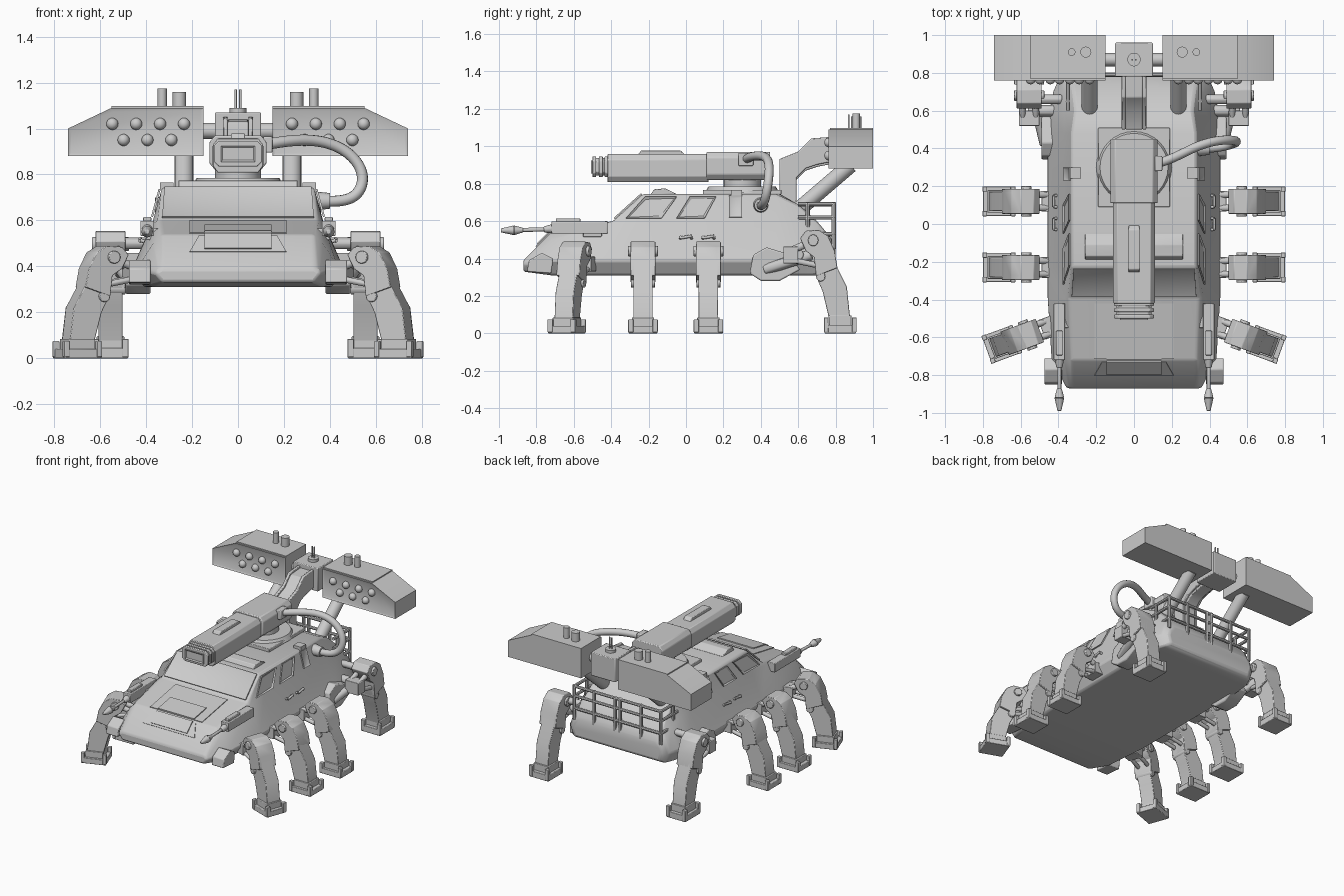
import bpy, bmesh
from math import radians
from mathutils import Matrix, Vector

if "Cube" in bpy.data.objects:
    bpy.data.objects.remove(bpy.data.objects["Cube"])

grey = bpy.data.materials.new("plain_grey")
grey.use_nodes = True
tone = (.6, .6, .6, 1)
grey.diffuse_color = tone
grey.node_tree.nodes["Principled BSDF"].inputs["Base Color"].default_value = tone


def finish(name, bm, bevel=0, mirror=False, angle=35):
    bmesh.ops.recalc_face_normals(bm, faces=bm.faces)
    mesh = bpy.data.meshes.new(name)
    bm.to_mesh(mesh)
    bm.free()
    mesh.materials.append(grey)
    mesh.shade_smooth()
    mesh.set_sharp_from_angle(angle=radians(angle))
    obj = bpy.data.objects.new(name, mesh)
    bpy.context.collection.objects.link(obj)
    if bevel:
        mod = obj.modifiers.new("edge_bevel", "BEVEL")
        mod.width, mod.segments, mod.limit_method = bevel, 2, "ANGLE"
    if mirror:
        obj.modifiers.new("other_side", "MIRROR").use_mirror_merge = False
    return obj


def box(bm, centre, size):
    bmesh.ops.create_cube(bm, size=1, matrix=Matrix.Translation(centre) @ Matrix.Diagonal((*size, 1)))


def rod(bm, start, end, r1, r2=None, sides=12):
    a, b = Vector(start), Vector(end)
    turn = (b - a).to_track_quat("Z", "Y").to_matrix().to_4x4()
    bmesh.ops.create_cone(bm, cap_ends=True, segments=sides, radius1=r1, radius2=r1 if r2 is None else r2,
                          depth=(b - a).length, matrix=Matrix.Translation((a + b) / 2) @ turn)


def loft(bm, rings):
    loops = [[bm.verts.new(p) for p in ring] for ring in rings]
    n = len(loops[0])
    for low, high in zip(loops, loops[1:]):
        for i in range(n):
            j = (i + 1) % n
            bm.faces.new((low[i], low[j], high[j], high[i]))
    bm.faces.new(loops[0])
    bm.faces.new(loops[-1])


def prism(bm, points, axis, start, end):
    place = {"x": lambda p, c: (c, *p), "y": lambda p, c: (p[0], c, p[1]), "z": lambda p, c: (*p, c)}[axis]
    loft(bm, [[place(p, c) for p in points] for c in (start, end)])


def plate(bm, points, out, thick=.008, rim=0):
    # thin panel facing "out", with an optional raised rim
    face = bm.faces.new([bm.verts.new(p) for p in points])
    face.normal_update()
    if face.normal.dot(Vector(out)) < 0:
        face.normal_flip()
    normal = face.normal.copy()
    made = bmesh.ops.extrude_face_region(bm, geom=[face], use_keep_orig=True)["geom"]
    bmesh.ops.translate(bm, vec=normal * thick, verts=[v for v in made if isinstance(v, bmesh.types.BMVert)])
    top = [f for f in made if isinstance(f, bmesh.types.BMFace)]
    if rim:
        bm.normal_update()
        bmesh.ops.inset_region(bm, faces=top, thickness=rim)
        bmesh.ops.translate(bm, vec=normal * -thick * .8, verts=top[0].verts)


# Hull: y, then height and half width of floor, chine, shoulder and roof
stations = [
    (-.87, .33, .33, .37, .36, .38, .35, .39, .33),
    (-.72, .31, .38, .39, .44, .50, .37, .54, .33),
    (-.39, .31, .41, .39, .46, .59, .37, .60, .34),
    (-.23, .31, .41, .39, .46, .60, .37, .745, .33),
    (.48, .31, .41, .39, .46, .60, .37, .745, .33),
    (.60, .31, .41, .39, .45, .58, .37, .69, .31),
    (.70, .31, .40, .39, .43, .53, .37, .60, .32),
    (.77, .31, .37, .39, .40, .48, .37, .52, .33),
    (.80, .33, .34, .39, .36, .43, .35, .46, .32)]
rings = []
for y, *rest in stations:
    pairs = list(zip(rest[::2], rest[1::2]))
    rings.append([(w, y, z) for z, w in pairs] + [(-w, y, z) for z, w in reversed(pairs)])
bm = bmesh.new()
loft(bm, rings)
finish("hull", bm, .012)


# Windshield, hood panels and roof panels
def hood(x, y):
    return (x, y, .602 + .18 * (y + .39) if y > -.72 else .542 + y + .72)


def hood_panel(bm, w1, y1, w2, y2, thick):
    plate(bm, [hood(-w1, y1), hood(w1, y1), hood(w2, y2), hood(-w2, y2)], (0, -.3, 1), thick)


bm = bmesh.new()
plate(bm, [(-.33, -.38, .611), (.33, -.38, .611), (.32, -.235, .742), (-.32, -.235, .742)], (0, -1, 1), .009, .025)
finish("windshield", bm)
bm = bmesh.new()
hood_panel(bm, .21, -.42, .21, -.715, .005)
hood_panel(bm, .17, -.73, .21, -.80, .005)
hood_panel(bm, .145, -.57, .145, -.715, .012)
hood_panel(bm, .145, -.725, .145, -.79, .012)
finish("hood_hatch", bm)
bm = bmesh.new()
prism(bm, [(-.19, .74), (-.17, .77), (-.11, .775), (-.05, .745)], "x", -.26, .26)
box(bm, (0, .3, .755), (.38, .42, .025))
finish("roof_panels", bm, .004)


# Side windows, side frames, roof boxes and grab handles
def side(y, z):
    return (.374 - (z - .6) * .276, y, z)


bm = bmesh.new()
for low1, high1, high2, low2 in ((-.32, -.22, -.05, -.13), (-.05, .02, .16, .10)):
    plate(bm, [side(low1, .615), side(high1, .728), side(high2, .728), side(low2, .615)], (1, 0, .2), .009, .014)
plate(bm, [side(.23, .62), side(.23, .735), side(.30, .735), side(.30, .62)], (1, 0, .2), .009, .018)
box(bm, (.31, .27, .75), (.06, .06, .03))
for y in (0, .12):
    rod(bm, (.425, y - .03, .51), (.425, y + .03, .52), .008)
    for end in (-.03, .03):
        rod(bm, (.39, y + end, .5), (.425, y + end, .515), .008)
finish("side_windows_and_handles", bm, 0, True)

# Turret with long gun housing
bm = bmesh.new()
rod(bm, (0, .3, .75), (0, .3, .785), .2, .18, 32)
rod(bm, (0, .3, .78), (0, .3, .83), .1, sides=24)
finish("turret_ring", bm)
bm = bmesh.new()
shape = [(-.125, .85), (-.1, .82), (.1, .82), (.125, .85), (.125, .94), (.1, .97), (-.1, .97), (-.125, .94)]
prism(bm, shape, "y", .11, .45)
box(bm, (.13, .32, .93), (.04, .08, .07))
finish("turret", bm, .006)
bm = bmesh.new()
prism(bm, [(x * .88, z - .012) for x, z in shape], "y", -.42, .12)
prism(bm, [(x * .75, .89 + (z - .895) * .62) for x, z in shape], "y", -.5, -.4)
for y in (-.49, -.455, -.425):
    prism(bm, [(x * .84, .89 + (z - .895) * .74) for x, z in shape], "y", y - .01, y + .01)
prism(bm, [(-.26, .95), (-.24, .978), (-.03, .978), (0, .95)], "x", -.03, .03)
finish("gun_housing", bm, .004)
bm = bmesh.new()
plate(bm, [(-.075, -.5, .855), (.075, -.5, .855), (.075, -.5, .925), (-.075, -.5, .925)], (0, -1, 0), .008, .012)
finish("gun_mouth", bm)

# Hose from turret to hull
curve = bpy.data.curves.new("hose", "CURVE")
curve.dimensions, curve.bevel_depth, curve.use_fill_caps = "3D", .024, True
spline = curve.splines.new("NURBS")
route = [(.12, .32, .93), (.2, .34, .945), (.33, .42, .96), (.48, .45, .91),
         (.56, .44, .8), (.52, .42, .69), (.43, .4, .68), (.34, .4, .685)]
spline.points.add(len(route) - 1)
for point, spot in zip(spline.points, route):
    point.co = (*spot, 1)
spline.use_endpoint_u, spline.order_u = True, 4
curve.materials.append(grey)
bpy.context.collection.objects.link(bpy.data.objects.new("hose", curve))
bm = bmesh.new()
rod(bm, (.33, .4, .685), (.40, .4, .685), .042, .034, 16)
finish("hose_socket", bm)

# Rear mast, central box and aerials
bm = bmesh.new()
mast = [(.5, .73), (.5, .92), (.6, .96), (.67, 1.03), (.8, 1.04), (.8, .91), (.7, .89), (.64, .87), (.59, .82), (.59, .68)]
prism(bm, mast, "x", -.045, .045)
for x in (-.055, .055):
    prism(bm, [(y, z + .012) for y, z in mast], "x", x - .01, x + .01)
box(bm, (0, .87, .985), (.2, .18, .17))
finish("rear_mast", bm, .005)
bm = bmesh.new()
rod(bm, (-.17, .87, .99), (.17, .87, .99), .035)
rod(bm, (0, .87, 1.06), (0, .87, 1.09), .036)
for x in (-.01, .01):
    rod(bm, (x, .87, 1.08), (x, .87, 1.17), .005)
finish("aerials_and_axle", bm)
bm = bmesh.new()
rod(bm, (.235, .6, .66), (.235, .88, .9), .042, sides=16)
finish("pod_struts", bm, 0, True)

# Launcher pods with domes and roof cylinders
bm = bmesh.new()
outline = [(.15, .88), (.15, 1.09), (.55, 1.09), (.74, 1.0), (.74, .88)]
prism(bm, outline, "y", .77, 1)
box(bm, (.35, .885, 1.092), (.4, .23, .012))
plate(bm, [(x, .77, z) for x, z in outline], (0, -1, 0), .009, .018)
finish("launcher_pods", bm, 0, True)
bm = bmesh.new()
for count, first, z in ((4, .235, 1.02), (3, .29, .95)):
    for i in range(count):
        bmesh.ops.create_uvsphere(bm, u_segments=16, v_segments=10, radius=.026,
                                  matrix=Matrix.Translation((first + i * .104, .765, z)))
rod(bm, (.255, .91, 1.08), (.255, .91, 1.16), .029, sides=16)
rod(bm, (.33, .91, 1.08), (.33, .91, 1.175), .02, sides=16)
finish("pod_domes_and_cylinders", bm, 0, True)

# Stern railing
bm = bmesh.new()
for z in (.53, .62, .69):
    rod(bm, (0, .79, z), (.35, .79, z), .011, sides=8)
    rod(bm, (.35, .8, z), (.35, .6, z), .011, sides=8)
for x, y in ((.02, .79), (.35, .79), (.35, .65), (.19, .79)):
    rod(bm, (x, y, .45), (x, y, .7), .012, sides=8)
finish("stern_railing", bm, 0, True)

# Side guns and nose lamps
bm = bmesh.new()
box(bm, (.395, -.57, .565), (.06, .3, .065))
box(bm, (.395, -.63, .605), (.035, .13, .02))
box(bm, (.36, -.5, .54), (.08, .1, .05))
rod(bm, (.395, -.7, .56), (.395, -.76, .555), .028, .016)
rod(bm, (.395, -.74, .556), (.395, -.98, .55), .011)
rod(bm, (.395, -.87, .552), (.395, -.92, .551), .012, .026)
rod(bm, (.395, -.92, .551), (.395, -.99, .55), .026, .01)
finish("side_guns", bm, .004, True)
bm = bmesh.new()
prism(bm, [(-.85, .33), (-.84, .39), (-.77, .43), (-.71, .4), (-.72, .32)], "x", .38, .475)
finish("nose_lamps", bm, .006, True)


# Legs: built pointing along +x, then turned and placed at the hip
def leg(name, hip, turn, stretch=1):
    bm = bmesh.new()
    shin = [(.19, .46), (.225, .39), (.24, .31), (.29, .22), (.31, .05), (.2, .05), (.16, .2), (.125, .27)]
    thigh = [(.115, .36), (.07, .39), (.04, .45), (.07, .485), (.14, .49)]
    prism(bm, shin + thigh, "y", -.052, .052)
    prism(bm, shin[:3] + shin[-1:] + thigh, "y", -.066, .066)
    rod(bm, (.11, -.08, .44), (.11, .08, .44), .028)
    rod(bm, (.15, -.065, .27), (.15, .065, .27), .025)
    box(bm, (.255, 0, .02), (.17, .155, .04))
    box(bm, (.255, 0, .06), (.12, .12, .05))
    for x in (.18, .33):
        for y in (-.065, .065):
            box(bm, (x, y, .04), (.025, .028, .07))
    # hip links
    box(bm, (-.01, 0, .37), (.08, .11, .08))
    for y in (-.035, .035):
        rod(bm, (-.04, y, .38), (.12, y, .44), .018)
        rod(bm, (-.02, y, .35), (.14, y, .32), .014)
    bm.transform(Matrix.Translation((*hip, 0)) @ Matrix.Rotation(radians(turn), 4, "Z")
                 @ Matrix.Diagonal((1, 1, stretch, 1)))
    finish(name, bm, .005, True)


leg("front_legs", (.46, -.55), -20)
leg("front_middle_legs", (.46, -.23), 0)
leg("rear_middle_legs", (.46, .12), 0)
leg("rear_legs", (.555, .57), 90, 1.13)

# Rear hip housings and their links
bm = bmesh.new()
prism(bm, [(.34, .32), (.36, .42), (.43, .46), (.56, .42), (.61, .34), (.5, .28), (.4, .28)], "x", .38, .49)
rod(bm, (.47, .42, .34), (.53, .67, .42), .03)
rod(bm, (.40, .6, .42), (.56, .6, .42), .03)
rod(bm, (.38, .66, .5), (.55, .66, .5), .025)
finish("rear_hip_housings", bm, .008, True)
